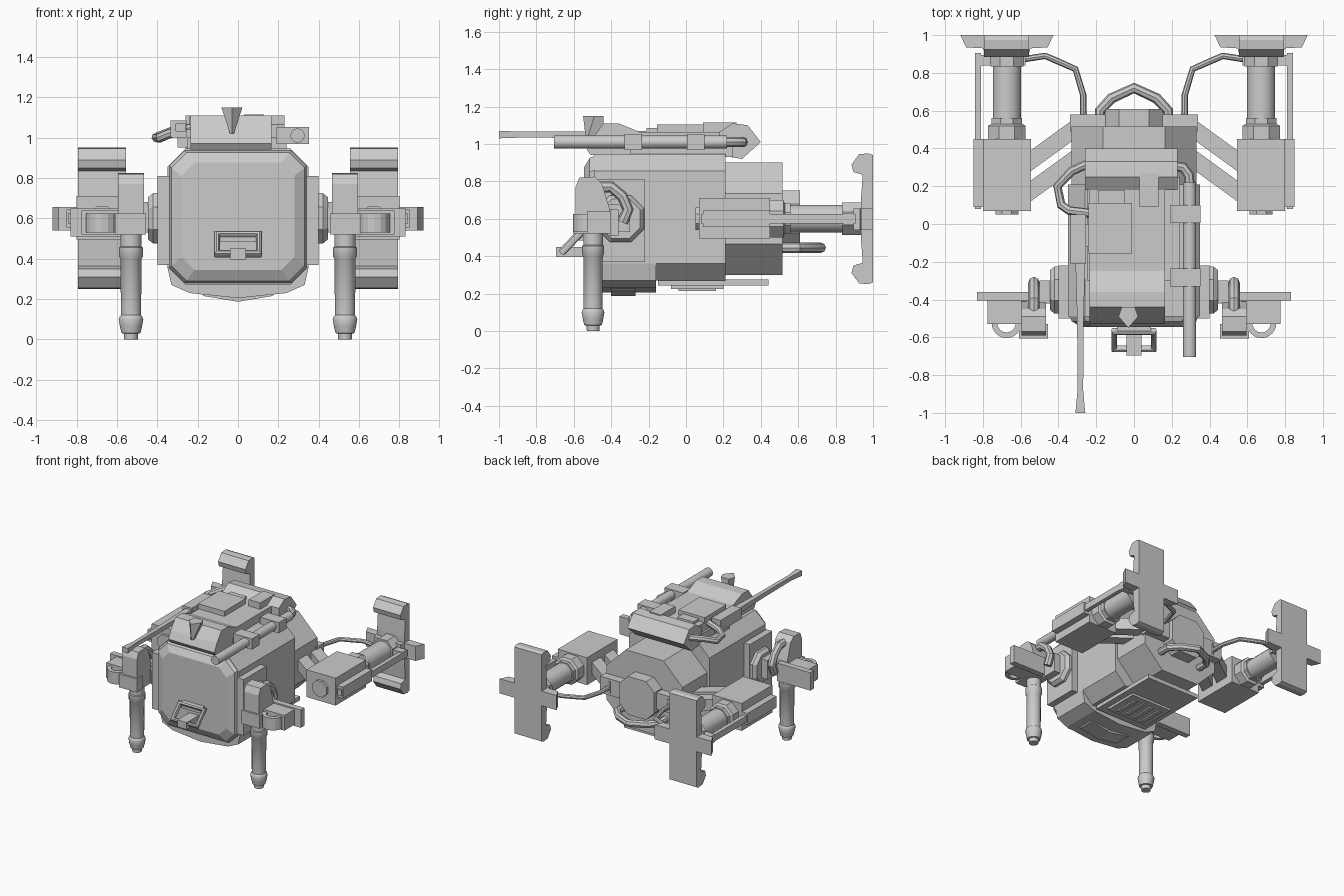
import bpy, bmesh, math
from mathutils import Vector

if "Cube" in bpy.data.objects:
    bpy.data.objects.remove(bpy.data.objects["Cube"])

grey = bpy.data.materials.new("plain_grey")
grey.diffuse_color = (0.6, 0.6, 0.6, 1)
grey.use_nodes = True
grey.node_tree.nodes["Principled BSDF"].inputs["Base Color"].default_value = grey.diffuse_color


def finish(name, mesh, mirror, smooth):
    mesh.materials.clear()
    mesh.materials.append(grey)
    mesh.polygons.foreach_set("use_smooth", [smooth] * len(mesh.polygons))
    if smooth:
        mesh.set_sharp_from_angle(angle=math.radians(35))
    ob = bpy.data.objects.new(name, mesh)
    bpy.context.collection.objects.link(ob)
    if mirror:
        mod = ob.modifiers.new("mirror", 'MIRROR')
        mod.use_mirror_merge = False
    return ob


def loft(name, axis, sections, mirror=False, smooth=False):
    """Join matching outlines, each given as (position along axis, points)."""
    place = {'x': lambda t, p: (t, p[0], p[1]),
             'y': lambda t, p: (p[0], t, p[1]),
             'z': lambda t, p: (p[0], p[1], t)}[axis]
    bm = bmesh.new()
    rings = [[bm.verts.new(place(t, p)) for p in pts] for t, pts in sections]
    n = len(rings[0])
    for a, b in zip(rings, rings[1:]):
        for i in range(n):
            bm.faces.new((a[i], a[(i + 1) % n], b[(i + 1) % n], b[i]))
    bm.faces.new(rings[0])
    bm.faces.new(rings[-1])
    bmesh.ops.recalc_face_normals(bm, faces=bm.faces)
    mesh = bpy.data.meshes.new(name)
    bm.to_mesh(mesh)
    bm.free()
    return finish(name, mesh, mirror, smooth)


def prism(name, axis, pts, a, b, mirror=False):
    return loft(name, axis, [(a, pts), (b, pts)], mirror)


def box(name, x0, x1, y0, y1, z0, z1, mirror=False):
    return prism(name, 'z', [(x0, y0), (x1, y0), (x1, y1), (x0, y1)], z0, z1, mirror)


def octagon(w, z0, z1, c):
    return [(-w + c, z0), (w - c, z0), (w, z0 + c), (w, z1 - c),
            (w - c, z1), (-w + c, z1), (-w, z1 - c), (-w, z0 + c)]


def lathe(name, axis, cx, cy, profile, n=16, mirror=False):
    """Round part from (position, radius) pairs."""
    def ring(r):
        return [(cx + r * math.cos((i + .5) * math.tau / n),
                 cy + r * math.sin((i + .5) * math.tau / n)) for i in range(n)]
    return loft(name, axis, [(t, ring(r)) for t, r in profile], mirror, n > 8)


def tube(name, pts, r, mirror=False, cyclic=False):
    cu = bpy.data.curves.new(name + "_path", 'CURVE')
    cu.dimensions = '3D'
    cu.bevel_depth = r
    cu.bevel_resolution = 2
    cu.use_fill_caps = True
    sp = cu.splines.new('POLY')
    sp.points.add(len(pts) - 1)
    for q, p in zip(sp.points, pts):
        q.co = (*p, 1)
    sp.use_cyclic_u = cyclic
    tmp = bpy.data.objects.new("path_helper", cu)
    bpy.context.collection.objects.link(tmp)
    bpy.context.view_layer.update()
    dg = bpy.context.evaluated_depsgraph_get()
    mesh = bpy.data.meshes.new_from_object(tmp.evaluated_get(dg))
    bpy.data.objects.remove(tmp)
    return finish(name, mesh, mirror, True)


# Main hull, front plate and rear section
prism("hull", 'y', octagon(.35, .27, .945, .09), -.49, .21)
loft("front_plate", 'y', [(-.49, octagon(.34, .28, .935, .075)),
                          (-.515, octagon(.33, .29, .925, .075)),
                          (-.545, octagon(.28, .345, .876, .065))])
prism("rear_hull", 'y', octagon(.33, .30, .90, .165), .21, .515)
prism("rear_hub", 'y', octagon(.15, .45, .75, .07), .51, .61)
box("side_plate", .34, .40, -.50, -.22, .37, .81, True)
box("rear_knuckle", .12, .34, .49, .58, .54, .67, True)
tube("rear_handle", [(-.18, .5, .445), (-.18, .60, .445), (-.12, .665, .445),
                     (0, .72, .445), (.12, .665, .445), (.18, .60, .445),
                     (.18, .5, .445)], .028)

# Belly armour and slatted hatch
prism("belly_armour", 'y', [(-.35, .36), (-.33, .27), (-.24, .23), (0, .205),
                            (.24, .23), (.33, .27), (.35, .36)], -.47, -.16)
prism("belly_keel", 'y', [(-.2, .25), (-.17, .215), (0, .187), (.17, .215), (.2, .25)],
      -.40, -.27)
box("belly_hatch", -.23, .23, -.15, .44, .243, .275)
box("hatch_panel", -.18, .18, -.08, .2, .225, .25)
for i in range(4):
    box("hatch_slat", -.13 + i * .075, -.10 + i * .075, -.04, .16, .215, .23)

# Front handle, tilted away from the hull
tube("front_handle", [(-.105, -.57, .52), (.105, -.57, .52),
                      (.105, -.66, .425), (-.105, -.66, .425)], .021, cyclic=True)
box("handle_latch", -.04, .04, -.695, -.54, .395, .45)
box("handle_mount", -.09, .09, -.575, -.54, .485, .535)

# Roof module
def roof(name, profile, x0=-.235, x1=.165):
    return prism(name, 'x', profile, x0, x1)

roof("roof_deck", [(-.51, .94), (-.53, .97), (-.50, 1.03), (-.44, 1.11), (-.36, 1.11),
                   (-.25, 1.065), (.2, 1.065), (.2, .94)])
roof("roof_rear_bar", [(.18, .94), (.30, .92), (.40, 1.01), (.33, 1.10), (.25, 1.11),
                       (.18, 1.065)], -.26, .23)
box("roof_base", -.25, .24, -.3, .25, .93, 1.0)
box("roof_panel", -.24, -.01, -.155, .11, 1.06, 1.105)
box("roof_panel_tab", -.19, -.05, .10, .18, 1.06, 1.085)
box("roof_box", .03, .13, .09, .27, 1.06, 1.115)
loft("roof_fin", 'z', [(1.02, [(-.04, -.53), (-.03, -.535), (-.02, -.53), (-.02, -.44), (-.04, -.44)]),
                       (1.15, [(-.082, -.49), (-.03, -.55), (.022, -.49), (.005, -.44), (-.065, -.44)])])

# Roof tube with clamps on one side, rod and hose on the other
lathe("roof_tube", 'y', .295, 1.01, [(-.705, .035), (.22, .035)])
tube("roof_tube_bend", [(.295, .20, 1.01), (.29, .26, 1.01), (.26, .30, 1.01), (.18, .31, 1.01)], .027)
for y in (-.33, .005):
    box("tube_clamp", .19, .352, y, y + .095, .968, 1.052)
loft("antenna_rod", 'y', [(t, [(-.284 - w, 1.05 - h), (-.284 + w, 1.05 - h),
                               (-.284 + w, 1.05 + h), (-.284 - w, 1.05 + h)])
                          for t, w, h in ((-1, .026, .02), (-.88, .015, .016),
                                          (-.5, .017, .018), (-.2, .026, .02))])
box("antenna_base", -.335, -.255, -.21, .05, 1.0, 1.085)
box("antenna_bracket", -.30, -.22, -.12, 0, .95, 1.04)
tube("roof_hose", [(-.22, .33, 1.03), (-.33, .28, 1.03), (-.405, .20, 1.0), (-.385, .10, 1.0),
                   (-.34, .07, 1.02), (-.22, .055, 1.05)], .024)

# Front legs: shoulder, head, shin, and folded clamp
loft("shoulder_disc", 'x', [(t, [(-.35 + r * a, .60 + r * b) for a, b in octagon(1, -1, 1, .55)])
                            for t, r in ((.39, .125), (.42, .125), (.445, .105))], True)
box("shoulder_link", .43, .50, -.42, -.30, .53, .68, True)
prism("leg_head", 'x', [(-.59, .52), (-.59, .77), (-.57, .82), (-.49, .825), (-.45, .79),
                        (-.41, .66), (-.41, .52)], .465, .595, True)
tube("leg_hose", [(.53, -.46, .77), (.53, -.40, .77), (.53, -.34, .72), (.53, -.31, .65),
                  (.53, -.34, .58)], .03, True)
lathe("leg_shin", 'z', .53, -.497,
      [(.0, .034), (.03, .036), (.031, .048), (.065, .056), (.10, .062), (.115, .056),
       (.12, .051), (.40, .053), (.41, .06), (.455, .06), (.46, .053), (.53, .053)], 16, True)
box("clamp_block", .57, .775, -.53, -.36, .52, .64, True)
box("clamp_plate", .54, .83, -.405, -.36, .51, .65, True)
box("clamp_cuff", .455, .61, -.605, -.53, .52, .625, True)
arc = [math.pi * i / 8 for i in range(9)]
prism("clamp_hoop", 'z', [(.675 - .08 * math.cos(a), -.52 - .085 * math.sin(a)) for a in arc] +
      [(.675 + .05 * math.cos(a), -.52 - .055 * math.sin(a)) for a in arc], .53, .625, True)

# Rear legs: braces, housing, piston and rods
for y in (.49, .33):
    prism("rear_brace", 'z', [(.25, y + .10), (.25, y - .01), (.34, y - .06), (.56, y - .22),
                              (.56, y - .11), (.34, y + .05)], .56, .65, True)
box("rear_housing", .546, .80, .07, .45, .495, .71, True)
box("rail_plate", .79, .85, .09, .45, .555, .645, True)
box("rail_rod", .81, .842, .08, .905, .575, .625, True)
box("rod_bracket", .575, .842, .84, .895, .57, .63, True)
lathe("housing_cap", 'y', .673, .60, [(.05, .066), (.08, .066)], 8, True)
lathe("piston_collar", 'y', .673, .60, [(.44, .108), (.52, .108), (.53, .088), (.56, .088)], 8, True)
lathe("piston", 'y', .673, .60, [(.54, .076), (.92, .076)], 16, True)
lathe("foot_collar", 'y', .673, .60, [(.835, .095), (.94, .095)], 8, True)
tube("rear_hose", [(.60, .87, .60), (.47, .89, .60), (.40, .86, .60), (.31, .82, .60),
                   (.268, .68, .60), (.268, .50, .60)], .017, True)

# Rear feet: hooked upright pad crossed by a bar
half = [(1.0, .34), (.975, .35), (.925, .345), (.885, .29), (.895, .25), (.945, .235), (.935, .10)]
side = [(y, .60 + h) for y, h in half] + [(y, .60 - h) for y, h in reversed(half)]
prism("foot_pad", 'x', side, .555, .793, True)
prism("foot_bar", 'z', [(.673 + x, y) for x, y in
                        ((-.247, 1.0), (.247, 1.0), (.215, .935), (.125, .93), (.115, .895),
                         (-.115, .895), (-.125, .93), (-.215, .935))], .54, .655, True)
